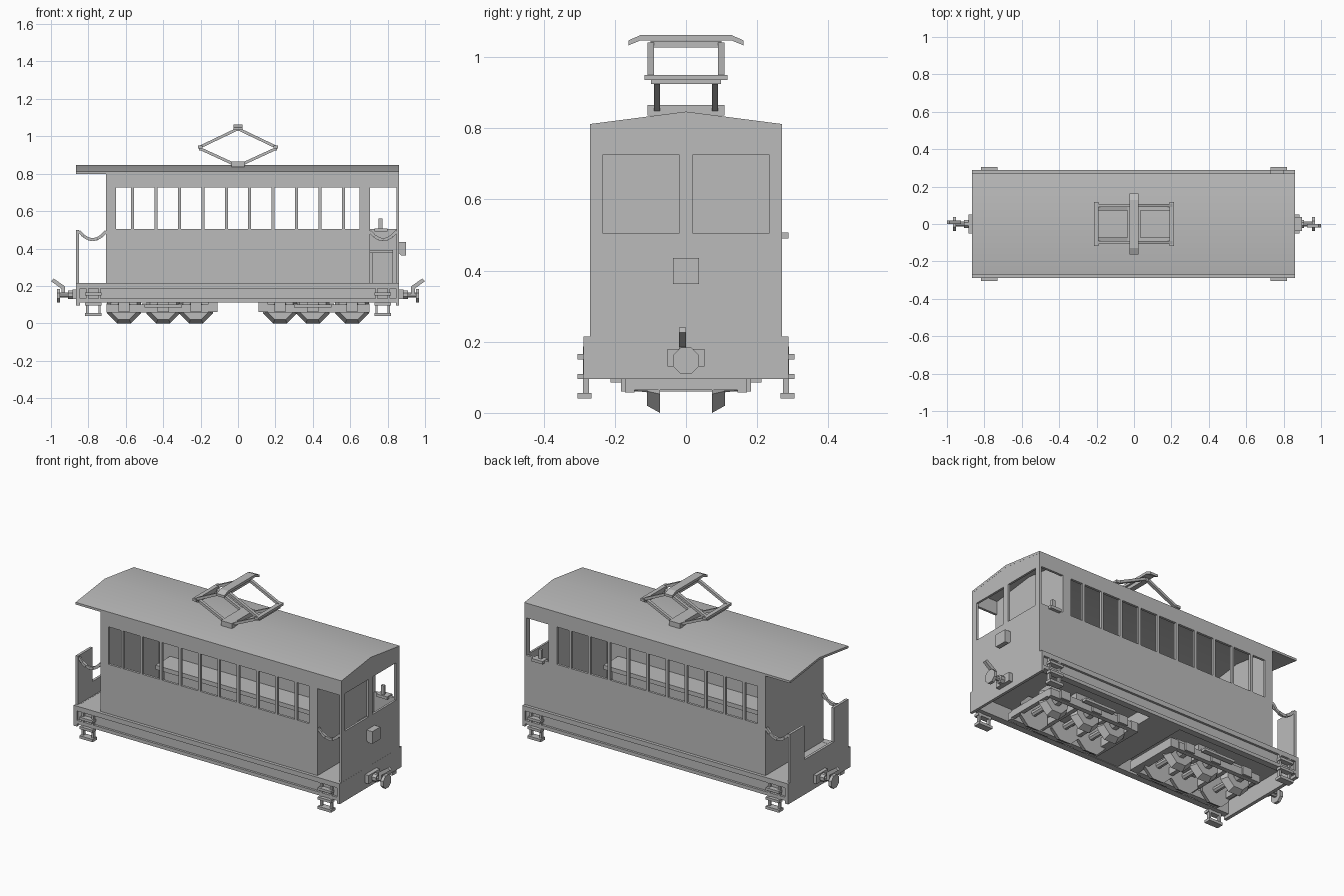
import bpy, bmesh, math
from mathutils import Matrix, Vector

if "Cube" in bpy.data.objects:
    bpy.data.objects.remove(bpy.data.objects["Cube"])

grey = bpy.data.materials.new("plain grey")
grey.diffuse_color = (0.5, 0.5, 0.5, 1)
grey.use_nodes = True
grey.node_tree.nodes["Principled BSDF"].inputs["Base Color"].default_value = grey.diffuse_color


def prism(bm, pts, axis, a, b):
    """Extrude a profile along x (pts are y,z) or y (pts are x,z)."""
    def co(p, t):
        return (t, p[0], p[1]) if axis == 'x' else (p[0], t, p[1])
    v0 = [bm.verts.new(co(p, a)) for p in pts]
    v1 = [bm.verts.new(co(p, b)) for p in pts]
    n = len(pts)
    bm.faces.new(v0)
    bm.faces.new(v1[::-1])
    for i in range(n):
        bm.faces.new((v0[i], v1[i], v1[(i + 1) % n], v0[(i + 1) % n]))


def box(bm, x0, x1, y0, y1, z0, z1):
    prism(bm, [(x0, z0), (x1, z0), (x1, z1), (x0, z1)], 'y', y0, y1)


def strip(bm, p, q, t, y0, y1):
    """Slanted bar between two x,z points."""
    p, q = Vector(p), Vector(q)
    d = (q - p).normalized()
    n = Vector((-d.y, d.x)) * t / 2
    prism(bm, [p - n, q - n, q + n, p + n], 'y', y0, y1)


def drum(bm, r1, r2, depth, centre, rot, seg=8):
    m = Matrix.Translation(centre) @ rot @ Matrix.Rotation(math.pi / seg, 4, 'Z')
    bmesh.ops.create_cone(bm, cap_ends=True, segments=seg, radius1=r1,
                          radius2=r2, depth=depth, matrix=m)


def finish(bm, name):
    bmesh.ops.recalc_face_normals(bm, faces=bm.faces)
    me = bpy.data.meshes.new(name)
    bm.to_mesh(me)
    bm.free()
    me.materials.append(grey)
    ob = bpy.data.objects.new(name, me)
    bpy.context.collection.objects.link(ob)
    return ob


def boxes(name, *lst):
    bm = bmesh.new()
    for b in lst:
        box(bm, *b)
    return finish(bm, name)


W, T = 0.27, 0.014            # half width and wall thickness
EAVE, RIDGE = 0.812, 0.847
GABLE = [(-W, 0.725), (W, 0.725), (W, 0.803), (0, 0.838), (-W, 0.803)]
ZL, ZH = 0.505, 0.725         # window sill and head

# roof
bm = bmesh.new()
prism(bm, [(-W, 0.799), (0, 0.834), (W, 0.799), (W, EAVE), (0, RIDGE), (-W, EAVE)],
      'x', -0.865, 0.861)
roof = finish(bm, "roof")
bpy.context.view_layer.objects.active = roof
roof.select_set(True)
bpy.ops.object.shade_smooth_by_angle(angle=math.radians(30))
roof.select_set(False)

# side walls with eleven windows each
for s, side in ((-1, "front"), (1, "back")):
    y0, y1 = sorted((s * W, s * (W - T)))
    bm = bmesh.new()
    box(bm, -0.705, 0.705, y0, y1, 0.2, ZL)
    box(bm, -0.705, 0.86, y0, y1, ZH, 0.806)
    box(bm, -0.705, -0.652, y0, y1, ZL, ZH)
    box(bm, 0.65, 0.705, y0, y1, ZL, ZH)
    for i in range(10):
        x = -0.564 + i * 0.1253
        box(bm, x - 0.008, x + 0.008, y0, y1, ZL, ZH)
    box(bm, 0.847, 0.86, y0, y1, 0.2, ZH)
    if s > 0:                 # closed panel under the cab window
        box(bm, 0.705, 0.847, y0, y1, 0.2, ZL)
    finish(bm, side + "_side_wall")

# bulkheads
for x, name in ((-0.705, "rear_bulkhead"), (0.691, "cab_bulkhead")):
    bm = bmesh.new()
    prism(bm, [(-W + T, 0.2), (W - T, 0.2)] + [(y * 0.95, z) for y, z in GABLE[2:]],
          'x', x, x + T)
    finish(bm, name)

# cab end wall with two open windows
bm = bmesh.new()
prism(bm, GABLE, 'x', 0.848, 0.8605)
box(bm, 0.848, 0.8605, -W, W, 0.2, ZL)
for y0, y1 in ((-W, -0.235), (-0.018, 0.018), (0.235, W)):
    box(bm, 0.848, 0.8605, y0, y1, ZL, ZH)
finish(bm, "cab_end_wall")

# open platform end wall with a gap in the middle
bm = bmesh.new()
prism(bm, [(-W, 0.2), (W, 0.2), (W, 0.5), (0.135, 0.5), (0.135, 0.3),
           (-0.135, 0.3), (-0.135, 0.5), (-W, 0.5)], 'x', -0.865, -0.85)
finish(bm, "platform_end_wall")

# chassis
boxes("floor", (-0.86, 0.855, -W, W, 0.19, 0.214))
for s, side in ((-1, "front"), (1, "back")):
    def span(a, b):
        return sorted((s * a, s * b))
    boxes(side + "_sill",
          (-0.85, 0.85, *span(0.25, 0.275), 0.112, 0.2),
          (-0.85, 0.85, *span(0.25, 0.288), 0.187, 0.215),
          (-0.85, 0.85, *span(0.25, 0.288), 0.112, 0.132))
boxes("end_beams", (-0.865, -0.845, -0.288, 0.288, 0.095, 0.215),
      (0.845, 0.861, -0.288, 0.288, 0.095, 0.215))
boxes("underfloor_box", (-0.1, 0.1, -0.25, 0.25, 0.115, 0.195))

# footsteps at the four corners
bm = bmesh.new()
for sx in (-1, 1):
    for sy in (-1, 1):
        def b(x0, x1, y0, y1, z0, z1):
            box(bm, *sorted((sx * x0, sx * x1)), *sorted((sy * y0, sy * y1)), z0, z1)
        for xa in (0.735, 0.8):
            b(xa, xa + 0.012, 0.272, 0.29, 0.04, 0.187)
        b(0.73, 0.817, 0.27, 0.305, 0.15, 0.165)
        b(0.73, 0.817, 0.272, 0.305, 0.095, 0.11)
        b(0.73, 0.817, 0.265, 0.305, 0.04, 0.056)
finish(bm, "footsteps")

# two three-axle bogies
for s, side in ((-1, "rear"), (1, "cab")):
    bm, wh = bmesh.new(), bmesh.new()

    def b(x0, x1, y0, y1, z0, z1):
        box(bm, *sorted((s * x0, s * x1)), y0, y1, z0, z1)
    b(0.11, 0.16, -0.165, 0.165, 0.06, 0.112)
    b(0.35, 0.47, -0.1, 0.1, 0.11, 0.19)
    for x in (0.31, 0.5, 0.69):
        b(x - 0.012, x + 0.012, -0.15, 0.15, 0.065, 0.105)
    for t in (-1, 1):
        b(0.16, 0.702, *sorted((t * 0.145, t * 0.172)), 0.057, 0.1)
        for x in (0.225, 0.4, 0.61):
            b(x - 0.03, x + 0.03, *sorted((t * 0.17, t * 0.183)), 0.06, 0.11)
            rot = Matrix.Rotation(-t * math.pi / 2, 4, 'X')
            drum(wh, 0.0975, 0.076, 0.036, (s * x, t * 0.091, 0.09), rot)
            drum(wh, 0.035, 0.03, 0.04, (s * x, t * 0.128, 0.09), rot)
        b(0.3, 0.5, *sorted((t * 0.183, t * 0.212)), 0.085, 0.1)
    for x in (0.225, 0.4, 0.61):
        drum(wh, 0.018, 0.018, 0.16, (s * x, 0, 0.09), Matrix.Rotation(math.pi / 2, 4, 'X'))
    finish(bm, side + "_bogie_frame")
    finish(wh, side + "_wheels")

# couplers with round buffer and hook
for s, side in ((-1, "rear"), (1, "cab")):
    bm = bmesh.new()
    rot = Matrix.Rotation(math.pi / 2, 4, 'Y')
    box(bm, *sorted((s * 0.86, s * 0.885)), -0.052, 0.052, 0.13, 0.18)
    drum(bm, 0.024, 0.024, 0.03, (s * 0.895, 0, 0.152), rot)
    drum(bm, 0.014, 0.014, 0.1, (s * 0.91, 0, 0.152), rot)
    drum(bm, 0.04, 0.04, 0.018, (s * 0.96, 0, 0.147), rot)
    hook = [(0.925, 0.15), (0.945, 0.15), (0.945, 0.185), (1.0, 0.226), (0.986, 0.24),
            (0.925, 0.197)]
    prism(bm, [(s * x, z) for x, z in hook], 'y', -s * 0.019, 0)
    finish(bm, side + "_coupler")

# headlight
bm = bmesh.new()
prism(bm, [(0.86, 0.375), (0.872, 0.363), (0.898, 0.363), (0.898, 0.435), (0.86, 0.435)],
      'y', -0.037, 0.037)
finish(bm, "headlight")

# safety chains across the open doorways
bm = bmesh.new()
for xa, xb, y in ((-0.85, -0.705, -0.262), (-0.85, -0.705, 0.262), (0.705, 0.848, -0.262)):
    pts = []
    for i in range(7):
        t = i / 6
        pts.append((xa + (xb - xa) * t, 0.492 - 0.18 * t * (1 - t)))
    for i, (p, q) in enumerate(zip(pts, pts[1:])):
        w = 0.008 if i % 2 else 0.005
        strip(bm, p, q, 0.016, y - w, y + w)
finish(bm, "safety_chains")

# interior: benches, cab desk and brake lever
for s, side in ((-1, "front"), (1, "back")):
    boxes(side + "_bench",
          (-0.62, 0.62, *sorted((s * 0.12, s * 0.256)), 0.335, 0.36),
          (-0.62, 0.62, *sorted((s * 0.2, s * 0.256)), 0.21, 0.335))
boxes("cab_desk", (0.705, 0.83, 0.1, 0.256, 0.375, 0.392), (0.72, 0.83, 0.14, 0.256, 0.21, 0.375))
boxes("brake_lever", (0.752, 0.772, 0.25, 0.266, 0.49, 0.56),
      (0.73, 0.8, 0.24, 0.288, 0.49, 0.507))

# pantograph
bm = bmesh.new()
box(bm, -0.036, 0.036, -0.108, 0.108, 0.836, 0.865)
for s in (-1, 1):
    for t in (-1, 1):
        strip(bm, (s * 0.02, 0.85), (s * 0.205, 0.935), 0.015, *sorted((t * 0.073, t * 0.09)))
        strip(bm, (s * 0.205, 0.942), (s * 0.01, 1.035), 0.015, *sorted((t * 0.09, t * 0.108)))
    box(bm, *sorted((s * 0.19, s * 0.215)), -0.117, 0.117, 0.936, 0.95)
    box(bm, *sorted((s * 0.19, s * 0.208)), -0.098, 0.098, 0.924, 0.937)
box(bm, -0.015, 0.015, -0.1, 0.1, 1.027, 1.046)
prism(bm, [(-0.162, 1.033), (-0.128, 1.047), (0.128, 1.047), (0.162, 1.033),
           (0.162, 1.047), (0.128, 1.062), (-0.128, 1.062), (-0.162, 1.047)],
      'x', -0.025, 0.025)
finish(bm, "pantograph")
